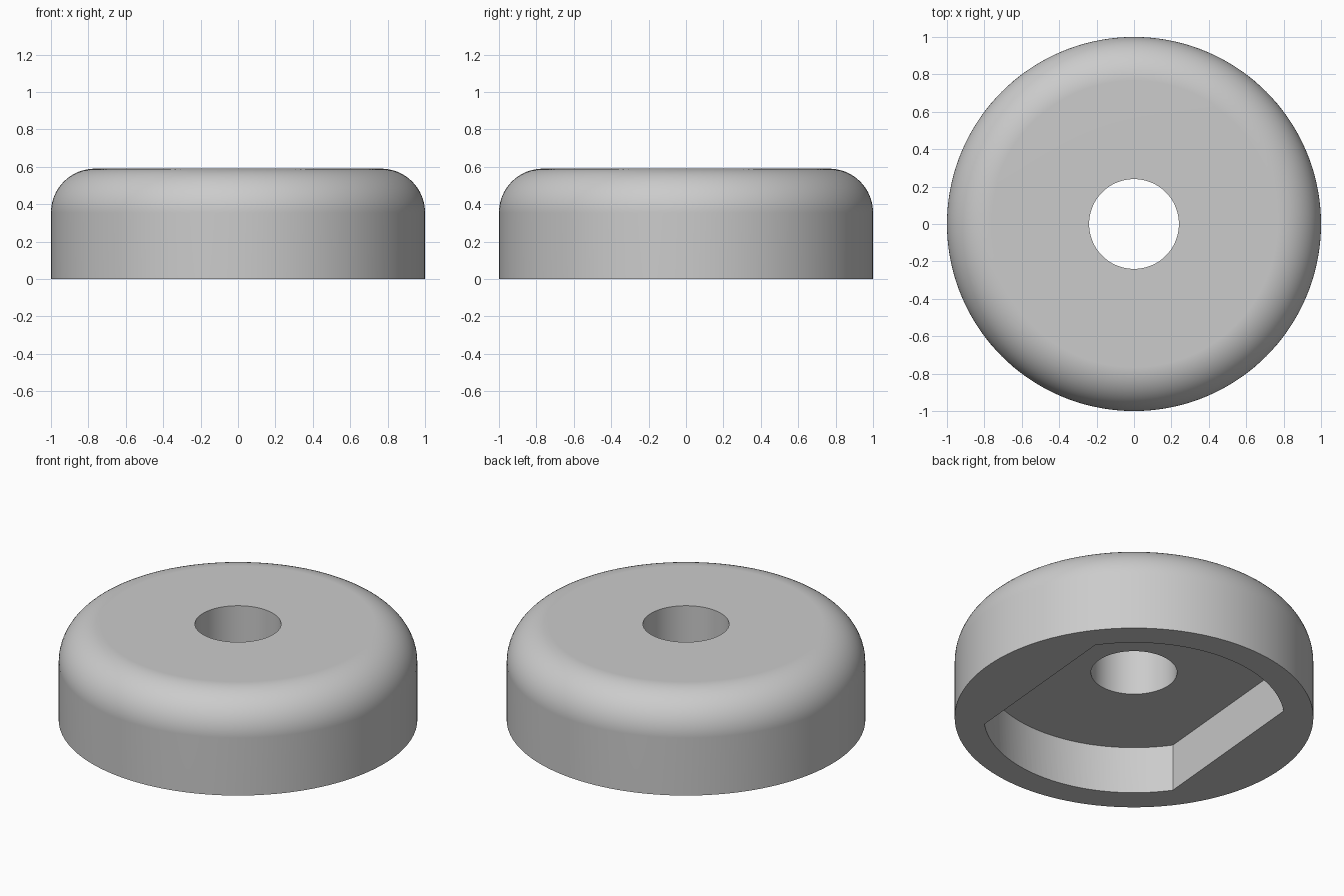
import bpy, bmesh
from math import sin, cos, pi, radians
from mathutils import Vector

cube = bpy.data.objects.get("Cube")
if cube:
    bpy.data.objects.remove(cube, do_unlink=True)

HEIGHT, RADIUS, HOLE, FILLET = 0.59, 1.0, 0.24, 0.235
POCKET_RADIUS, POCKET_DEPTH = 0.837, 0.29
SEGMENTS, FILLET_STEPS = 144, 16

grey = bpy.data.materials.new("Grey")
grey.use_nodes = True
grey.diffuse_color = (0.6, 0.6, 0.6, 1)
grey.node_tree.nodes["Principled BSDF"].inputs["Base Color"].default_value = (0.6, 0.6, 0.6, 1)


def make_object(name, bm):
    bmesh.ops.recalc_face_normals(bm, faces=bm.faces)
    mesh = bpy.data.meshes.new(name)
    bm.to_mesh(mesh)
    bm.free()
    mesh.materials.append(grey)
    obj = bpy.data.objects.new(name, mesh)
    bpy.context.collection.objects.link(obj)
    return obj


# Round body: closed profile with a filleted shoulder, spun around the hole
profile = [(HOLE, HEIGHT), (HOLE, 0), (RADIUS, 0)]
for i in range(FILLET_STEPS + 1):
    a = pi / 2 * i / FILLET_STEPS
    profile.append((RADIUS - FILLET + FILLET * cos(a), HEIGHT - FILLET + FILLET * sin(a)))
bm = bmesh.new()
verts = [bm.verts.new((r, 0, z)) for r, z in profile]
edges = [bm.edges.new((v, verts[i - 1])) for i, v in enumerate(verts)]
bmesh.ops.spin(bm, geom=verts + edges, cent=(0, 0, 0), axis=(0, 0, 1),
               angle=2 * pi, steps=SEGMENTS, use_merge=True)
bmesh.ops.remove_doubles(bm, verts=bm.verts, dist=1e-4)
body = make_object("round_body", bm)

# Pocket cutter: a disc with two parallel flats, turned slightly
bm = bmesh.new()
outline = []
for start in (35, 215):
    for i in range(41):
        a = radians(start + i * 2.5)
        outline.append(bm.verts.new((POCKET_RADIUS * cos(a), POCKET_RADIUS * sin(a), -0.1)))
base = bm.faces.new(outline)
top = bmesh.ops.extrude_face_region(bm, geom=[base])["geom"]
bmesh.ops.translate(bm, vec=Vector((0, 0, POCKET_DEPTH + 0.1)),
                    verts=[g for g in top if isinstance(g, bmesh.types.BMVert)])
cutter = make_object("pocket_cutter", bm)
cutter.hide_render = True

# Cut the pocket into the underside
cut = body.modifiers.new("pocket", "BOOLEAN")
cut.operation = "DIFFERENCE"
cut.solver = "EXACT"
cut.object = cutter
bpy.ops.object.select_all(action="DESELECT")
bpy.context.view_layer.objects.active = body
body.select_set(True)
bpy.ops.object.modifier_apply(modifier=cut.name)
bpy.data.objects.remove(cutter, do_unlink=True)

# Smooth shading with crisp rims and a flat top
bpy.ops.object.shade_smooth_by_angle(angle=radians(30))
weighted = body.modifiers.new("flat_top_normals", "WEIGHTED_NORMAL")
weighted.keep_sharp = True
